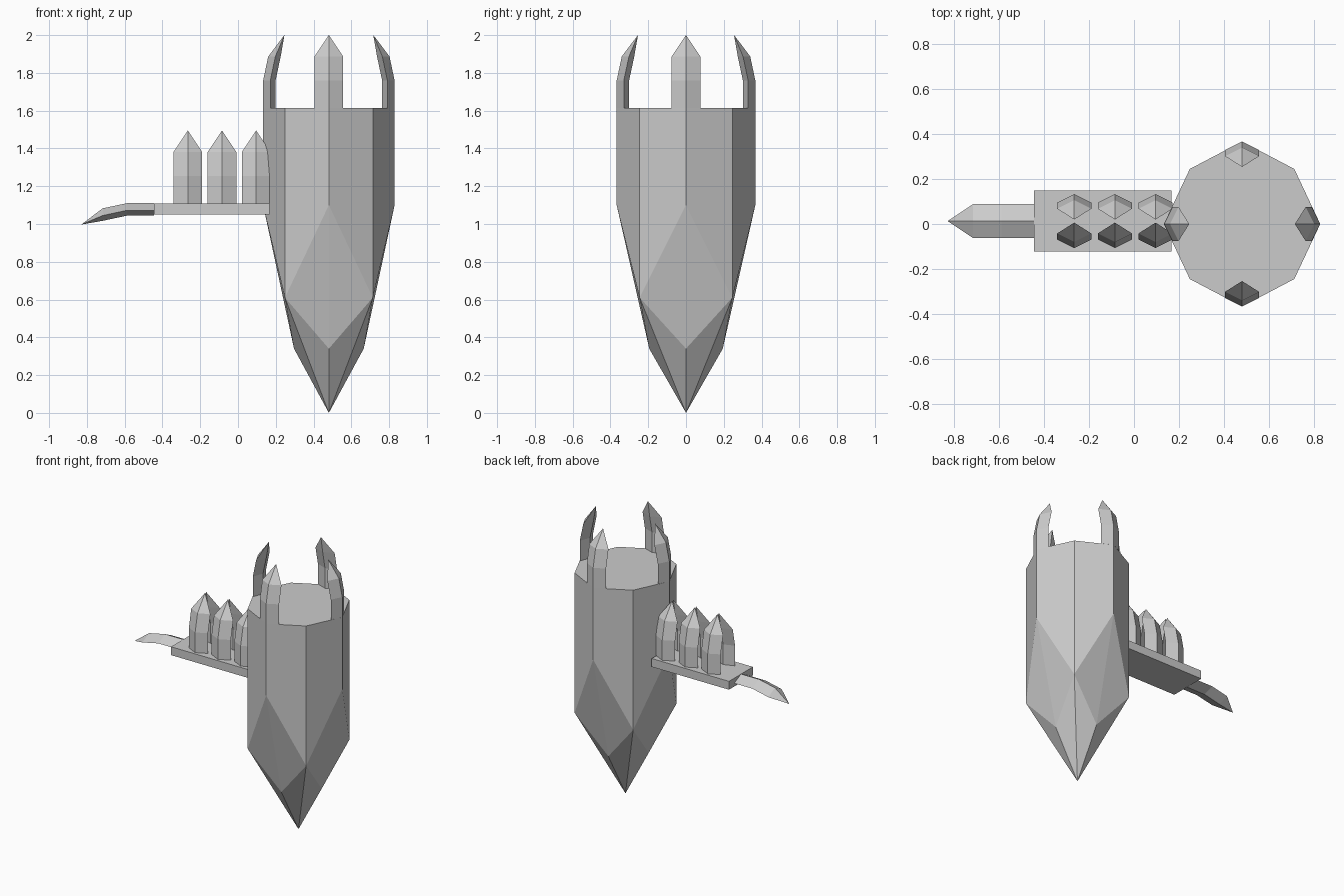
import bpy, bmesh
from mathutils import Vector

if "Cube" in bpy.data.objects:
    bpy.data.objects.remove(bpy.data.objects["Cube"])

grey = bpy.data.materials.new("light_grey")
grey.diffuse_color = (0.6, 0.6, 0.6, 1)
grey.use_nodes = True
grey.node_tree.nodes["Principled BSDF"].inputs["Base Color"].default_value = grey.diffuse_color


def finish(name, bm):
    bmesh.ops.recalc_face_normals(bm, faces=bm.faces)
    mesh = bpy.data.meshes.new(name)
    bm.to_mesh(mesh)
    bm.free()
    mesh.materials.append(grey)
    obj = bpy.data.objects.new(name, mesh)
    bpy.context.collection.objects.link(obj)
    return obj


def claw(name, origin, along, inward):
    """Diamond-section spike; its outer ridge starts at origin and bends inward."""
    o, t, u = Vector(origin), Vector(along), Vector(inward)
    w = t.cross(u)
    bm = bmesh.new()
    rings = []
    for length, bend in ((0, 0), (0.145, 0), (0.272, 0.027)):
        section = ((0, 0), (0.038, 0.076), (0.066, 0), (0.038, -0.076))
        rings.append([bm.verts.new(o + t * length + u * (bend + d) + w * s)
                      for d, s in section])
    tip = bm.verts.new(o + t * 0.386 + u * 0.113)
    bm.faces.new(rings[0])
    for i in range(4):
        j = (i + 1) % 4
        for a, b in zip(rings, rings[1:]):
            bm.faces.new((a[i], a[j], b[j], b[i]))
        bm.faces.new((rings[-1][i], rings[-1][j], tip))
    return finish(name, bm)


# Body: eight-sided column with a faceted point below
CX, RX, RY, TOP = 0.481, 0.348, 0.367, 1.615
bm = bmesh.new()
tip = bm.verts.new((CX, 0, 0))
ridges, corners = [], []
for dx, dy in ((1, 0), (0, 1), (-1, 0), (0, -1)):
    ridges.append([bm.verts.new((CX + dx * RX * k, dy * RY * k, z))
                   for k, z in ((1, TOP), (1, 1.1), (0.53, 0.34))])
    ex, ey = dx - dy, dx + dy      # diagonal direction that follows
    corners.append([bm.verts.new((CX + ex * RX * 0.668, ey * RY * 0.668, z))
                    for z in (TOP, 0.61)])
cap = []
for i in range(4):
    r = ridges[i]
    cap += [r[0], corners[i][0]]
    for c in (corners[i], corners[i - 1]):
        bm.faces.new((r[0], c[0], c[1], r[1]))
        bm.faces.new((r[1], c[1], r[2]))
        bm.faces.new((r[2], c[1], tip))
bm.faces.new(cap)
finish("body", bm)

# Crown claws on the four ridges
for side, dx, dy in (("right", 1, 0), ("back", 0, 1), ("left", -1, 0), ("front", 0, -1)):
    claw("crown_claw_" + side, (CX + dx * RX, dy * RY, TOP), (0, 0, 1), (-dx, -dy, 0))

# Side platform
PY = 0.013
bm = bmesh.new()
bmesh.ops.create_cube(bm, size=1)
for v in bm.verts:
    v.co = Vector((-0.139 + v.co.x * 0.614, PY + v.co.y * 0.272, 1.079 + v.co.z * 0.06))
finish("platform", bm)

# Two rows of upright claws on the platform
for x in (-0.266, -0.085, 0.096):
    for row, s in (("back", 1), ("front", -1)):
        claw("platform_claw_" + row, (x, PY + s * 0.12, 1.109), (0, 0, 1), (0, -s, 0))

# Drooping spike at the platform end
claw("end_spike", (-0.444, PY, 1.11), (-1, 0, 0), (0, 0, -1))
